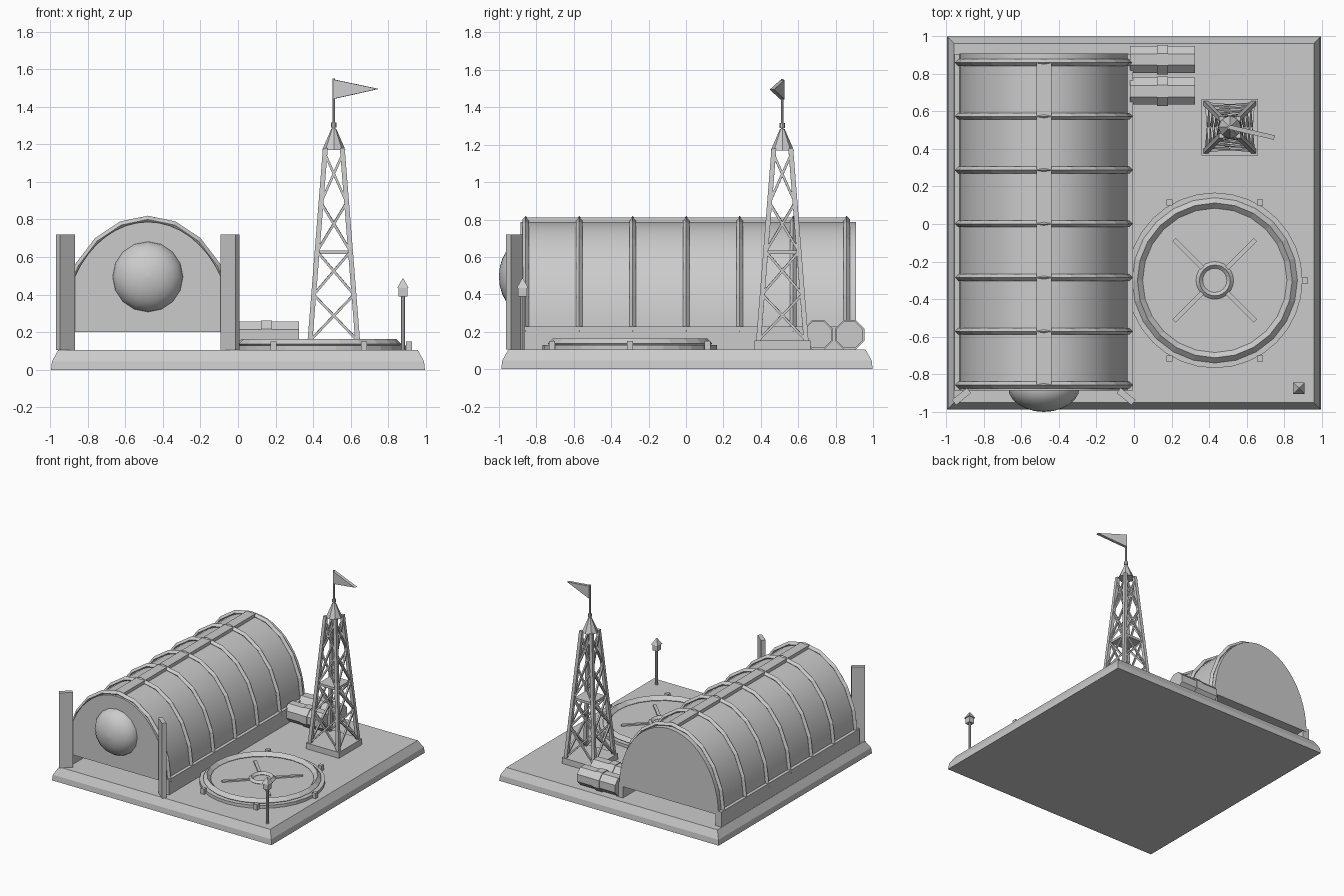
import bpy, math
from mathutils import Vector, Matrix

if "Cube" in bpy.data.objects:
    bpy.data.objects.remove(bpy.data.objects["Cube"])

GREY = bpy.data.materials.new("plain_grey")
GREY.diffuse_color = (0.6, 0.6, 0.6, 1)
GREY.use_nodes = True
GREY.node_tree.nodes["Principled BSDF"].inputs["Base Color"].default_value = GREY.diffuse_color
G = 0.105            # top of the ground slab
HX = -0.48           # hangar centre line


def make(name, verts, faces, smooth=False):
    me = bpy.data.meshes.new(name)
    me.from_pydata([tuple(v) for v in verts], [], faces)
    me.materials.append(GREY)
    ob = bpy.data.objects.new(name, me)
    bpy.context.collection.objects.link(ob)
    bpy.ops.object.select_all(action='DESELECT')
    ob.select_set(True)
    bpy.context.view_layer.objects.active = ob
    bpy.ops.object.mode_set(mode='EDIT')
    bpy.ops.mesh.select_all(action='SELECT')
    bpy.ops.mesh.normals_make_consistent(inside=False)
    bpy.ops.object.mode_set(mode='OBJECT')
    if smooth:
        bpy.ops.object.shade_smooth_by_angle(angle=math.radians(35))
    return ob


def loft(name, rings, closed=False, smooth=False):
    """Skin between equal rings of points, capped unless the rings close on themselves."""
    n, m = len(rings[0]), len(rings)
    verts = [p for r in rings for p in r]
    faces = [(i * n + j, i * n + (j + 1) % n, (i + 1) % m * n + (j + 1) % n, (i + 1) % m * n + j)
             for i in range(m if closed else m - 1) for j in range(n)]
    if not closed:
        faces += [tuple(range(n)), tuple(range((m - 1) * n, m * n))]
    return make(name, verts, faces, smooth)


def rect(x, y, hx, hy, z):
    return [(x - hx, y - hy, z), (x + hx, y - hy, z), (x + hx, y + hy, z), (x - hx, y + hy, z)]


def box(name, c, s, angle=0):
    rot = Matrix.Rotation(angle, 3, 'Z')
    rings = [[Vector(c) + rot @ Vector(p) for p in rect(0, 0, s[0] / 2, s[1] / 2, z)]
             for z in (-s[2] / 2, s[2] / 2)]
    return loft(name, rings)


def lathe(name, x, y, profile, n, smooth=False, closed=False, turn=0.0):
    rings = [[(x + r * math.cos(turn + 2 * math.pi * k / n), y + r * math.sin(turn + 2 * math.pi * k / n), z)
              for k in range(n)] for r, z in profile]
    return loft(name, rings, closed, smooth)


def beam(name, a, b, t):
    """Square bar between two points."""
    a, b = Vector(a), Vector(b)
    d = (b - a).normalized()
    u = d.cross(Vector((0, 0, 1)) if abs(d.z) < 0.9 else Vector((0, 1, 0))).normalized()
    v = d.cross(u)
    return loft(name, [[p + u * i * t / 2 + v * j * t / 2 for i, j in ((-1, -1), (1, -1), (1, 1), (-1, 1))]
                       for p in (a, b)])


# ground slab with sloped rim
loft("ground_slab", [rect(0, 0.005, 0.995, 0.993, 0), rect(0, 0.005, 0.99, 0.988, 0.045),
                     rect(0, 0.005, 0.957, 0.955, G)])


# hangar vault
def arc(a, b, n, y):
    return [(HX + a * math.cos(math.pi * k / n), y, 0.2 + b * math.sin(math.pi * k / n)) for k in range(n + 1)]


loft("hangar_vault", [arc(0.45, 0.587, 24, -0.885), arc(0.45, 0.587, 24, 0.908)], smooth=True)
box("ridge_beam", (HX, 0, 0.785), (0.08, 1.72, 0.05))
for i in range(7):
    y = -0.857 + i * 0.286
    out, inn, fr, bk = (arc(0.476, 0.62, 10, y), arc(0.44, 0.58, 10, y),
                        arc(0.458, 0.60, 10, y - 0.018), arc(0.458, 0.60, 10, y + 0.018))
    loft("hangar_rib", [list(r) for r in zip(out, fr, inn, bk)])
for s in (-1, 1):
    box("side_plinth", (HX + s * 0.447, 0.01, G + 0.0615), (0.056, 1.79, 0.125))
    # open door leaves at the front corners
    box("door_leaf", (HX + s * 0.438, -0.918, 0.412), (0.102, 0.035, 0.615), -s * math.radians(39))

# round dome on the hangar front
prof = [(0.19 * math.sin(math.pi * k / 12), -0.19 * math.cos(math.pi * k / 12)) for k in range(1, 12)]
dome = lathe("front_dome", 0, 0, [(0.001, -0.19)] + prof + [(0.001, 0.19)], 16, smooth=True)
dome.data.transform(Matrix.Translation((HX, -0.87, 0.495)) @ Matrix.Diagonal((1, 0.13 / 0.19, 1, 1))
                    @ Matrix.Rotation(math.pi / 2, 4, 'X'))
dome.data.flip_normals() if dome.data.polygons[0].normal.dot(
    dome.data.polygons[0].center - Vector((HX, -0.87, 0.495))) < 0 else None

# landing pad
PX, PY = 0.43, -0.3
lathe("pad_disc", PX, PY, [(0.467, G - 0.01), (0.467, 0.13)], 32)


def ring(name, r, t, z):
    lathe(name, PX, PY, [(r + t, z), (r, z + t), (r - t, z), (r, z - t)], 24, closed=True)


ring("pad_rim", 0.412, 0.028, 0.137)
ring("pad_hub", 0.082, 0.018, 0.135)
for k in range(4):
    a = math.radians(45 + 90 * k)
    box("pad_spoke", (PX + 0.2 * math.cos(a), PY + 0.2 * math.sin(a), 0.134), (0.212, 0.024, 0.014), a)
for k in range(6):
    a = math.radians(60 * k)
    box("pad_light", (PX + 0.48 * math.cos(a), PY + 0.48 * math.sin(a), 0.128), (0.032, 0.032, 0.045))

# lattice tower
TX, TY = 0.51, 0.515
Z0, Z1 = 0.15, 1.18
box("tower_footing", (TX, TY, 0.128), (0.3, 0.3, 0.05))


def corner(i, z):
    h = 0.127 + (0.045 - 0.127) * (z - Z0) / (Z1 - Z0)
    sx, sy = ((-1, -1), (1, -1), (1, 1), (-1, 1))[i % 4]
    return (TX + sx * h, TY + sy * h, z)


levels = [0.155, 0.40, 0.63, 0.89, 1.15]
for i in range(4):
    beam("tower_leg", corner(i, Z0), corner(i, Z1), 0.026)
    for lo, hi in zip(levels, levels[1:]):
        beam("tower_brace", corner(i, lo), corner(i + 1, hi), 0.013)
        beam("tower_brace", corner(i + 1, lo), corner(i, hi), 0.013)
box("tower_platform", (TX, TY, 0.625), (0.165, 0.165, 0.02))
lathe("tower_cap", TX, TY, [(0.062, 1.17), (0.012, 1.285)], 8)
lathe("mast", TX, TY, [(0.007, 1.27), (0.007, 1.55)], 8)
lathe("mast_collar", TX, TY, [(0.014, 1.29), (0.014, 1.315)], 8)

# pennant
along = Vector((0.237, -0.055, 0))
side = Vector((0.055, 0.237, 0)).normalized() * 0.012
top, low, tip = (Vector((TX, TY, 1.545)), Vector((TX, TY, 1.442)), Vector((TX, TY, 1.495)) + along)
loft("pennant", [[p + s * side for p in (top, low, tip)] for s in (-1, 1)])

# lamp post
LX, LY = 0.878, -0.874
lathe("lamp_post", LX, LY, [(0.011, G - 0.005), (0.011, 0.4)], 8)
box("lamp_head", (LX, LY, 0.412), (0.046, 0.046, 0.046))
lathe("lamp_roof", LX, LY, [(0.043, 0.435), (0.004, 0.485)], 4, turn=math.pi / 4)


# lying barrels with a middle band
def drum(name, y, r, x0, x1):
    loft(name, [[(x, y + r * math.cos(math.pi * (k + .5) / 4), 0.184 + r * math.sin(math.pi * (k + .5) / 4))
                 for k in range(8)] for x in (x0, x1)])


for y in (0.707, 0.875):
    drum("barrel", y, 0.078, -0.02, 0.325)
    drum("barrel_band", y, 0.085, 0.122, 0.182)
